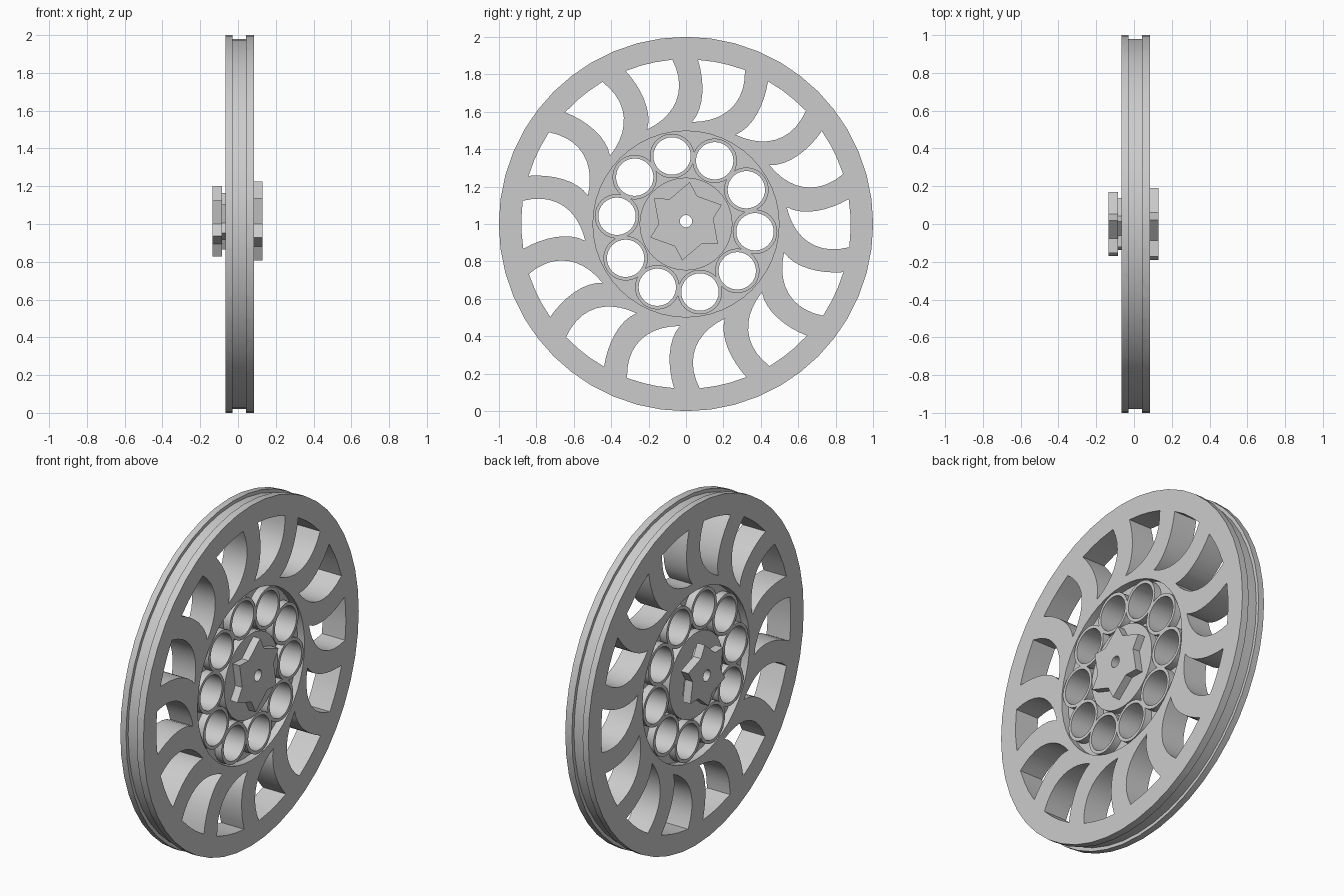
import bpy, bmesh
from math import sin, cos, radians, pi
from mathutils import Vector, Matrix
from mathutils.geometry import interpolate_bezier

old = bpy.data.objects.get("Cube")
if old:
    bpy.data.objects.remove(old, do_unlink=True)

grey = bpy.data.materials.new("light grey")
grey.use_nodes = True
grey.diffuse_color = (0.6, 0.6, 0.6, 1)
grey.node_tree.nodes["Principled BSDF"].inputs["Base Color"].default_value = (0.6, 0.6, 0.6, 1)

BACK, FRONT = -0.065, 0.085     # wheel faces along the axle (x)
HUB_Z = 0.015                   # hub star sits slightly above the wheel centre


def polar(r, deg):
    return Vector((r * cos(radians(deg)), r * sin(radians(deg))))


def circle(r, n=48, centre=(0, 0)):
    return [Vector(centre) + polar(r, 90 + 360 * i / n) for i in range(n)]


def turned(points, deg):
    m = Matrix.Rotation(radians(deg), 2)
    return [m @ p for p in points]


def plate(name, x0, x1, loops):
    """Slab between x0 and x1: first loop is the outline, the rest are holes."""
    bm = bmesh.new()
    for loop in loops:
        vs = [bm.verts.new((0, p.x, p.y)) for p in loop]
        for a, b in zip(vs, vs[1:] + vs[:1]):
            bm.edges.new((a, b))
    bmesh.ops.triangle_fill(bm, edges=bm.edges[:], use_beauty=True, normal=(1, 0, 0))
    bmesh.ops.recalc_face_normals(bm, faces=bm.faces[:])
    mesh = bpy.data.meshes.new(name)
    bm.to_mesh(mesh)
    bm.free()
    mesh.materials.append(grey)
    ob = bpy.data.objects.new(name, mesh)
    bpy.context.collection.objects.link(ob)
    ob.location = ((x0 + x1) / 2, 0, 1)
    solid = ob.modifiers.new("thickness", 'SOLIDIFY')
    solid.thickness = x1 - x0
    solid.offset = 0
    return ob


def finish(ob):
    """Apply modifiers and shade smooth with sharp edges kept."""
    bpy.ops.object.select_all(action='DESELECT')
    ob.select_set(True)
    bpy.context.view_layer.objects.active = ob
    bpy.ops.object.convert(target='MESH')
    bpy.ops.object.shade_smooth_by_angle(angle=radians(30))


# Curved opening between two swept spokes
tip, rim_a, rim_b = Vector((0.032, 0.545)), Vector((0.064, 0.877)), Vector((0.315, 0.823))
inner_edge = interpolate_bezier(tip, Vector((0.1, 0.62)), Vector((0.1, 0.76)), rim_a, 9)
outer_edge = interpolate_bezier(rim_b, Vector((0.32, 0.64)), Vector((0.2, 0.545)), tip, 11)
opening = [p.to_2d() for p in inner_edge]
opening += [polar(0.88, a) for a in (80, 75)]
opening += [p.to_2d() for p in outer_edge[:-1]]

SPOKES = 14
openings = [turned(opening, 360 * i / SPOKES) for i in range(SPOKES)]

# Spoked wheel with a groove cut round its rim
wheel = plate("spoked_wheel", BACK, FRONT, [circle(1), circle(0.497)] + openings)
cutter = plate("groove_cutter", -0.028, 0.042, [circle(1.1), circle(0.98)])
cutter.hide_render = True
groove = wheel.modifiers.new("groove", 'BOOLEAN')
groove.operation = 'DIFFERENCE'
groove.solver = 'EXACT'
groove.object = cutter
finish(wheel)
bpy.data.objects.remove(cutter, do_unlink=True)

# Bearing tubes held in a recessed web
centres = [polar(0.371, 101.6 + 36 * i) for i in range(10)]
web = plate("bearing_web", -0.02, 0.04,
            [circle(0.51), circle(0.24)] + [circle(0.107, 32, c) for c in centres])
finish(web)
for i, c in enumerate(centres):
    finish(plate(f"bearing_tube_{i + 1}", BACK + 0.001, FRONT - 0.001,
                 [circle(0.119, 32, c), circle(0.1, 32, c)]))

# Hub disc and stacked stars, all bored for the axle
bore = circle(0.033, 24, (0, HUB_Z))
finish(plate("hub_disc", BACK, FRONT, [circle(0.248), bore]))


def star(name, x0, x1, r):
    points = []
    for i in range(6):
        a = 84.5 - 60 * i
        points += [polar(r, a), polar(r * 0.7, a - 18.5)]
    finish(plate(name, x0, x1, [[p + Vector((0, HUB_Z)) for p in points], bore]))


star("hub_star_left", FRONT, 0.13, 0.21)
star("hub_star_neck", -0.085, BACK, 0.15)
star("hub_star_right", -0.135, -0.085, 0.187)
